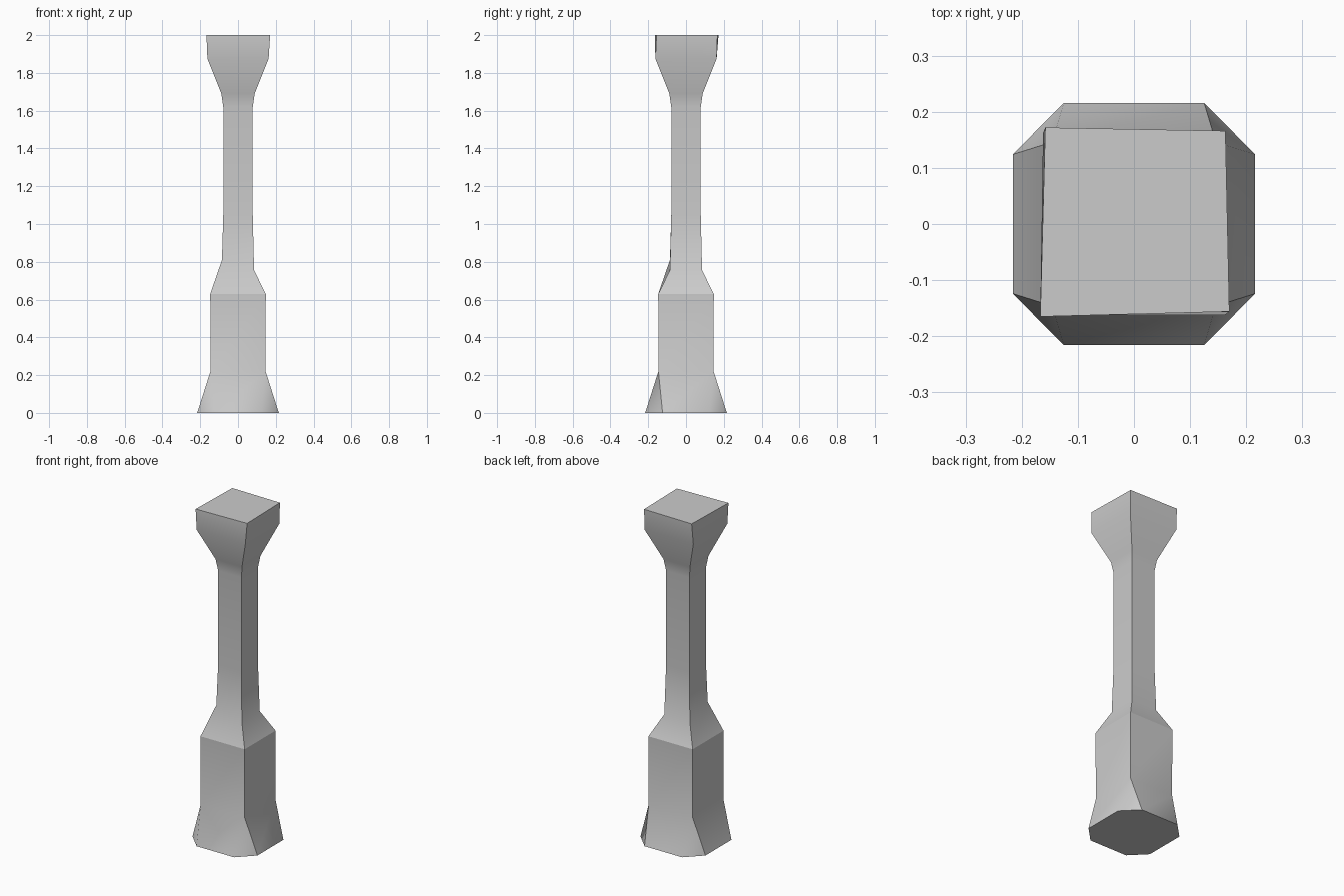
import bpy, bmesh, math

if "Cube" in bpy.data.objects:
    bpy.data.objects.remove(bpy.data.objects["Cube"], do_unlink=True)

# Stone material
stone = bpy.data.materials.new("light_grey_stone")
stone.use_nodes = True
grey = (0.6, 0.6, 0.6, 1)
stone.diffuse_color = grey
bsdf = next(n for n in stone.node_tree.nodes if n.type == 'BSDF_PRINCIPLED')
bsdf.inputs["Base Color"].default_value = grey
bsdf.inputs["Roughness"].default_value = 0.9

CORNERS = [(-1, -1), (1, -1), (1, 1), (-1, 1)]
# (height, half width) of each square ring, from the plinth to the capital
PROFILE = [(0.22, 0.146), (0.63, 0.147), (0.755, 0.085), (1.05, 0.078),
           (1.62, 0.078), (1.69, 0.088), (1.875, 0.162)]
LEDGE, NECK = 1, 2

bm = bmesh.new()

# Square rings of the shaft
rings = [[bm.verts.new((x * w, y * w, z)) for x, y in CORNERS] for z, w in PROFILE]
rings[NECK][0].co.z += 0.055   # one worn corner sits higher

# Slightly skewed top of the capital
rings.append([bm.verts.new((x, y, 2)) for x, y in
              [(-0.167, -0.165), (0.17, -0.156), (0.163, 0.166), (-0.158, 0.172)]])
for low, high in zip(rings, rings[1:]):
    for i in range(4):
        j = (i + 1) % 4
        bm.faces.new((low[i], low[j], high[j], high[i]))
bm.faces.new(rings[-1])

# Octagonal foot: each corner splits in two and leaves a triangular facet
foot = []
for x, y in CORNERS:
    along_x = bm.verts.new((x * 0.125, y * 0.216, 0))
    along_y = bm.verts.new((x * 0.216, y * 0.124, 0))
    foot.append((along_y, along_x) if x * y > 0 else (along_x, along_y))
base = rings[0]
for i in range(4):
    j = (i + 1) % 4
    bm.faces.new((foot[i][1], foot[j][0], base[j], base[i]))
    bm.faces.new((foot[i][0], foot[i][1], base[i]))
bm.faces.new([v for pair in reversed(foot) for v in reversed(pair)])
bmesh.ops.recalc_face_normals(bm, faces=bm.faces)

# Soft faces, crisp corners and ledge
for face in bm.faces:
    face.smooth = True
for edge in bm.edges:
    edge.smooth = edge.calc_face_angle(0) < math.radians(30)
for i in range(4):
    bm.edges.get((rings[LEDGE][i], rings[LEDGE][(i + 1) % 4])).smooth = False
    # each foot facet blends into one neighbouring side only
    blend = foot[i][1] if i == 0 else foot[i][0]
    bm.edges.get((base[i], blend)).smooth = True

mesh = bpy.data.meshes.new("stone_pillar")
bm.to_mesh(mesh)
bm.free()
mesh.materials.append(stone)
pillar = bpy.data.objects.new("stone_pillar", mesh)
bpy.context.collection.objects.link(pillar)
